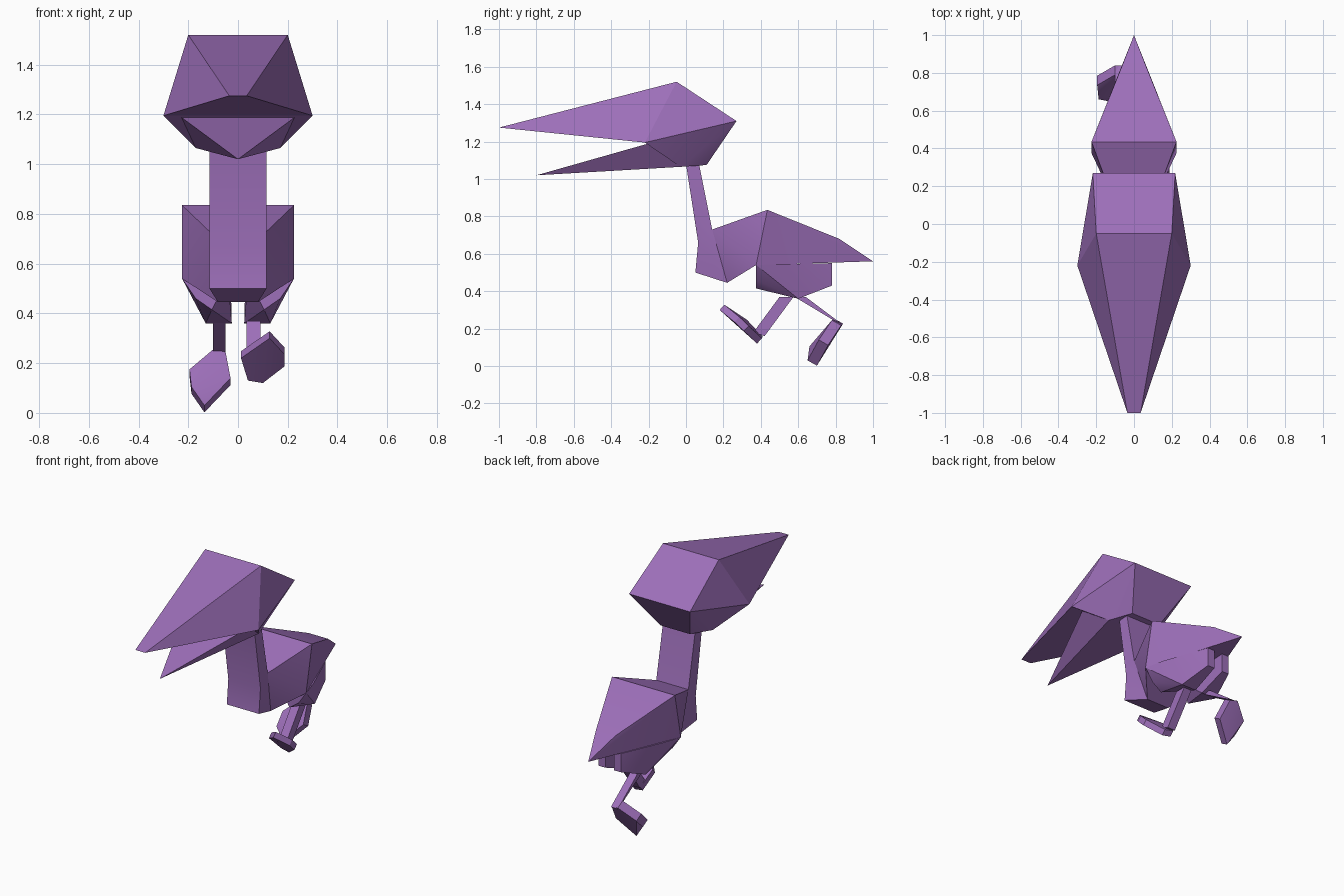
import bpy, bmesh, math

if "Cube" in bpy.data.objects:
    bpy.data.objects.remove(bpy.data.objects["Cube"], do_unlink=True)

purple = bpy.data.materials.new("plumage_purple")
purple.use_nodes = True
colour = (0.34, 0.16, 0.49, 1)
purple.diffuse_color = colour
purple.node_tree.nodes["Principled BSDF"].inputs["Base Color"].default_value = colour


def finish(name, bm):
    """Turn a bmesh into a shaded, coloured object."""
    bmesh.ops.dissolve_limit(bm, angle_limit=math.radians(1), verts=bm.verts, edges=bm.edges)
    bmesh.ops.recalc_face_normals(bm, faces=bm.faces)
    mesh = bpy.data.meshes.new(name)
    bm.to_mesh(mesh)
    bm.free()
    mesh.materials.append(purple)
    obj = bpy.data.objects.new(name, mesh)
    bpy.context.collection.objects.link(obj)
    bpy.ops.object.select_all(action="DESELECT")
    obj.select_set(True)
    bpy.context.view_layer.objects.active = obj
    bpy.ops.object.shade_smooth_by_angle(angle=math.radians(25))


def hull(name, points, mirror=True):
    """Faceted convex solid; mirrored points give the other half."""
    bm = bmesh.new()
    pts = set(points)
    if mirror:
        pts |= {(-x, y, z) for x, y, z in points}
    for p in sorted(pts):
        bm.verts.new(p)
    result = bmesh.ops.convex_hull(bm, input=bm.verts)
    loose = [v for v in result["geom_interior"] + result["geom_unused"]
             if isinstance(v, bmesh.types.BMVert) and v.is_valid]
    bmesh.ops.delete(bm, geom=list(set(loose)), context="VERTS")
    finish(name, bm)


def strip(name, rows, x0, x1, end_taper=0.0):
    """Bent bar: rows of (front, back) side-profile points, spanning x0 to x1."""
    bm = bmesh.new()
    rings = []
    for i, (f, b) in enumerate(rows):
        t = end_taper if i == len(rows) - 1 else 0
        rings.append([bm.verts.new(p) for p in (
            (x0, *f), (x1, *f), (x1 - t, *b), (x0 + t, *b))])
    for lower, upper in zip(rings, rings[1:]):
        for i in range(4):
            j = (i + 1) % 4
            bm.faces.new((lower[i], lower[j], upper[j], upper[i]))
    bm.faces.new(rings[0])
    bm.faces.new(rings[-1])
    finish(name, bm)


def slab(name, outline, offset):
    """Thin foot plate made from an outline and its thickness offset."""
    shifted = [tuple(a + b for a, b in zip(p, offset)) for p in outline]
    hull(name, outline + shifted, mirror=False)


# Head: upper beak, skull and open lower beak
crown, cheek = (0.20, -0.05, 1.52), (0.30, -0.22, 1.195)
jaw = (0.17, -0.03, 1.065)
hull("upper_beak", [crown, cheek, (0.035, -1.0, 1.275)])
hull("skull", [crown, cheek, jaw, (0.218, 0.27, 1.31), (0.105, 0.11, 1.075)])
hull("lower_beak", [(0, -0.8, 1.02), (0.23, -0.2, 1.19), jaw])

# Neck, bending into the breast
strip("neck", [((0.0, 1.08), (0.07, 1.08)), ((0.065, 0.66), (0.14, 0.73)),
               ((0.05, 0.5), (0.22, 0.445))], -0.115, 0.115, 0.035)

# Body and pointed tail
back, flank = (0.225, 0.435, 0.835), (0.225, 0.375, 0.54)
hull("body", [(0.115, 0.14, 0.73), (0.08, 0.22, 0.445), back, flank])
hull("tail", [back, flank, (0.07, 0.82, 0.68), (0, 1.0, 0.56)])

# Thighs under the body
thigh = [flank, (0.04, 0.375, 0.54), (0.105, 0.375, 0.415), (0.17, 0.375, 0.46),
         (0.19, 0.5, 0.545), (0.13, 0.6, 0.36), (0.025, 0.6, 0.36),
         (0.08, 0.78, 0.43), (0.03, 0.78, 0.43), (0.08, 0.78, 0.55), (0.03, 0.78, 0.55)]
for side, sign in (("left", 1), ("right", -1)):
    hull(side + "_thigh", [(sign * x, y, z) for x, y, z in thigh], mirror=False)

# Shins in mid stride
strip("left_shin", [((0.50, 0.37), (0.575, 0.37)), ((0.36, 0.18), (0.42, 0.16))], 0.035, 0.09)
strip("right_shin", [((0.58, 0.37), (0.64, 0.37)), ((0.78, 0.25), (0.84, 0.22))], -0.10, -0.05)

# Feet: left lifted forward, right trailing behind
slab("left_foot", [(0.04, 0.385, 0.13), (0.10, 0.38, 0.12), (0.187, 0.31, 0.187),
                   (0.187, 0.26, 0.235), (0.127, 0.18, 0.30), (0.012, 0.30, 0.22)],
     (0, 0.025, 0.028))
slab("right_foot", [(-0.10, 0.79, 0.255), (-0.05, 0.78, 0.245), (-0.195, 0.735, 0.175),
                    (-0.03, 0.71, 0.14), (-0.187, 0.66, 0.105), (-0.135, 0.65, 0.03)],
     (0, 0.05, -0.028))
